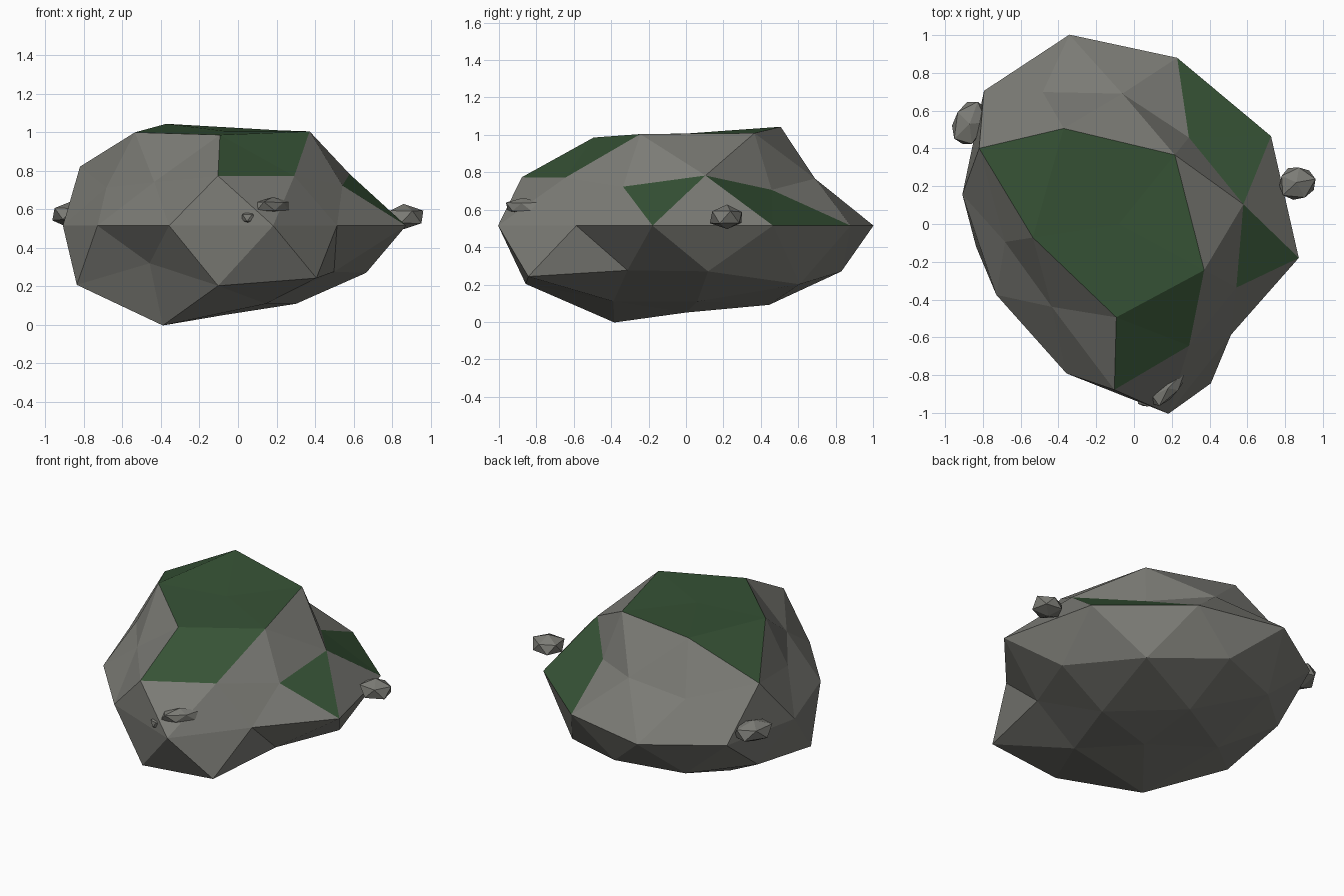
import bpy, bmesh, math, random
from mathutils import Matrix, Vector

if "Cube" in bpy.data.objects:
    bpy.data.objects.remove(bpy.data.objects["Cube"], do_unlink=True)


def make_material(name, colour):
    mat = bpy.data.materials.new(name)
    mat.use_nodes = True
    mat.diffuse_color = (*colour, 1)
    shader = next(n for n in mat.node_tree.nodes if n.type == "BSDF_PRINCIPLED")
    shader.inputs["Base Color"].default_value = (*colour, 1)
    shader.inputs["Roughness"].default_value = 0.9
    return mat


stone = make_material("stone grey", (0.2, 0.2, 0.18))
moss = make_material("moss green", (0.037, 0.085, 0.036))


def add_object(name, bm, materials):
    mesh = bpy.data.meshes.new(name)
    bmesh.ops.recalc_face_normals(bm, faces=bm.faces)
    bm.to_mesh(mesh)
    bm.free()
    for mat in materials:
        mesh.materials.append(mat)
    obj = bpy.data.objects.new(name, mesh)
    bpy.context.collection.objects.link(obj)
    return obj


# Boulder: how far each ring of the sphere is pushed in or out, going round.
# Key: ring name -> (height on the unit sphere, push factors)
RINGS = {
    "top": (1.0, [0.80]),
    "cap": (0.85, [1.01, 0.925, 0.90, 0.935, 0.945]),
    "brow": (0.526, [0.947, 0.70, 0.795, 0.828, 0.777]),
    "shoulder": (0.447, [0.82, 0.72, 0.94, 0.757, 0.695]),
    "waist": (0.0, [0.925, 0.85, 0.806, 0.845, 0.957,
                    0.769, 0.977, 1.0, 0.94, 0.955]),
    "hip": (-0.447, [0.88, 0.71, 0.99, 0.89, 0.89]),
    "skirt": (-0.526, [0.85, 0.95, 0.965, 0.74, 0.97]),
    "foot": (-0.85, [0.83, 0.99, 0.775, 0.775, 0.81]),
    "bottom": (-1.0, [0.756]),
}

# Moss patches, each the set of ring points it spans
MOSS_PATCHES = [
    {("top", 0), ("brow", 0)} | {("cap", i) for i in range(5)},
    {("cap", 2), ("cap", 3), ("brow", 2), ("shoulder", 2)},
    {("brow", 3), ("shoulder", 4), ("waist", 7), ("waist", 8)},
    {("brow", 3), ("shoulder", 3), ("waist", 6)},
]


def ring_tag(co):
    """Name the ring of a sphere point and its place round that ring."""
    ring = min(RINGS, key=lambda r: abs(RINGS[r][0] - co.z))
    count = len(RINGS[ring][1])
    if count == 1:
        return ring, 0
    angle = (math.degrees(math.atan2(co.y, co.x)) + 1) % 360
    return ring, int(angle // (360 / count))


def build_boulder():
    bm = bmesh.new()
    bmesh.ops.create_icosphere(bm, subdivisions=2, radius=1)
    tags = {v: ring_tag(v.co) for v in bm.verts}
    for v, (ring, i) in tags.items():
        v.co *= RINGS[ring][1][i]
    for f in bm.faces:
        corners = {tags[v] for v in f.verts}
        f.material_index = int(any(corners <= patch for patch in MOSS_PATCHES))
    shape = (Matrix.Translation((-0.08, 0, 0.515))
             @ Matrix.Rotation(math.radians(120), 4, "Z")
             @ Matrix.Diagonal((1.1, 0.93, 0.615, 1)))
    bm.transform(shape)
    return add_object("mossy_boulder", bm, [stone, moss])


# Pebbles: lumpy low-poly stones stuck to the sides
def build_pebble(name, centre, size, turn, seed):
    rng = random.Random(seed)
    bm = bmesh.new()
    bmesh.ops.create_icosphere(bm, subdivisions=1, radius=1)
    for v in bm.verts:
        v.co *= rng.uniform(0.88, 1.08)
    bm.transform(Matrix.Translation(centre)
                 @ Matrix.Rotation(math.radians(turn), 4, "Z")
                 @ Matrix.Diagonal((*size, 1)))
    return add_object(name, bm, [stone])


build_boulder()
build_pebble("left_pebble", Vector((0.86, 0.22, 0.56)), (0.11, 0.10, 0.07), 10, 1)
build_pebble("right_pebble", Vector((-0.87, 0.53, 0.575)), (0.14, 0.095, 0.07), 70, 2)
build_pebble("front_pebble", Vector((0.18, -0.87, 0.615)), (0.13, 0.06, 0.05), 45, 3)
build_pebble("front_chip", Vector((0.06, -0.93, 0.555)), (0.05, 0.04, 0.04), 0, 4)
